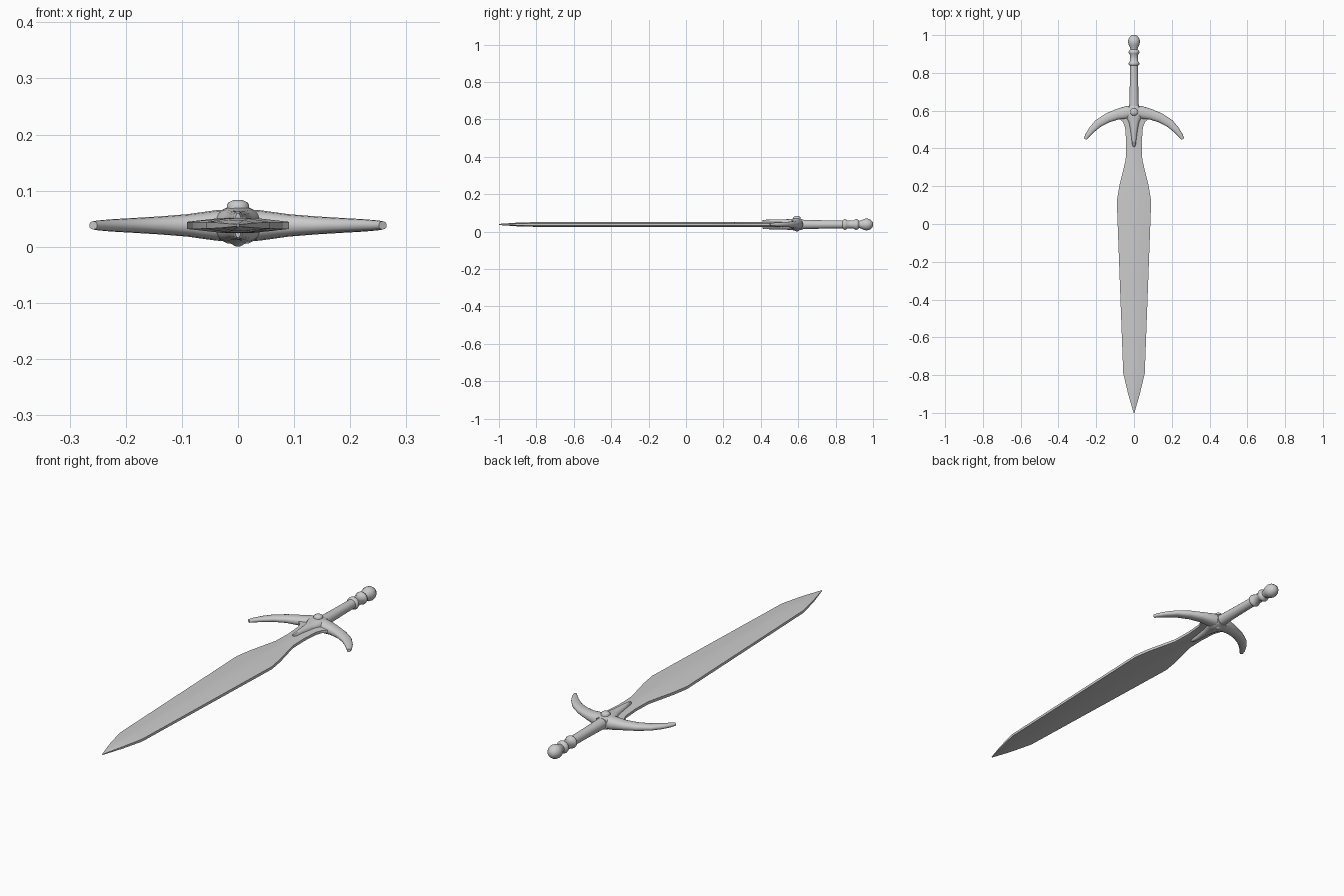
import bpy, bmesh, math
from mathutils import Vector

if "Cube" in bpy.data.objects:
    bpy.data.objects.remove(bpy.data.objects["Cube"])

ZC = 0.038  # height of the sword's middle plane


def loft(name, rings, angle=35):
    """Skin a list of closed rings and cap both ends."""
    bm = bmesh.new()
    loops = [[bm.verts.new(p) for p in ring] for ring in rings]
    n = len(loops[0])
    for a, b in zip(loops, loops[1:]):
        for i in range(n):
            j = (i + 1) % n
            bm.faces.new((a[i], a[j], b[j], b[i]))
    bm.faces.new(loops[0])
    bm.faces.new(loops[-1])
    bmesh.ops.recalc_face_normals(bm, faces=bm.faces)
    mesh = bpy.data.meshes.new(name)
    bm.to_mesh(mesh)
    bm.free()
    ob = bpy.data.objects.new(name, mesh)
    bpy.context.collection.objects.link(ob)
    bpy.ops.object.select_all(action='DESELECT')
    ob.select_set(True)
    bpy.context.view_layer.objects.active = ob
    bpy.ops.object.shade_smooth_by_angle(angle=math.radians(angle))
    return ob


def oval(n=16, power=1.0):
    """Unit oval; power below 1 makes it boxier."""
    pts = []
    for i in range(n):
        a = 2 * math.pi * i / n
        c, s = math.cos(a), math.sin(a)
        pts.append((math.copysign(abs(c) ** power, c), math.copysign(abs(s) ** power, s)))
    return pts


def along_y(profile, section):
    """Rings across y from (y, half width, half height) rows."""
    return [[(u * w, y, ZC + v * h) for u, v in section] for y, w, h in profile]


# Blade: flat centre, bevelled faces and thin blunt edges
blade_profile = [(-1.0, 0.002, 0.003), (-0.90, 0.031, 0.010), (-0.79, 0.057, 0.013),
                 (0.12, 0.091, 0.014), (0.20, 0.078, 0.014), (0.34, 0.044, 0.014),
                 (0.43, 0.041, 0.014), (0.51, 0.047, 0.014), (0.54, 0.058, 0.014),
                 (0.57, 0.092, 0.012)]
half = [(1, -0.45), (1, 0.45), (0.33, 0.95), (0, 1)]
blade_section = half + [(-0.33, 0.95), (-1, 0.45), (-1, -0.45),
                        (-0.33, -0.95), (0, -1), (0.33, -0.95)]
loft("blade", along_y(blade_profile, blade_section), 25)

# Crossguard: swept arms, tapering along a drooping arc
arm = [(0.0, 0.593, 0.036, 0.030), (0.04, 0.590, 0.034, 0.027), (0.09, 0.580, 0.028, 0.020),
       (0.14, 0.562, 0.025, 0.016), (0.19, 0.532, 0.022, 0.013), (0.225, 0.497, 0.017, 0.011),
       (0.248, 0.467, 0.012, 0.009), (0.258, 0.449, 0.008, 0.007)]
path = [(-x, y, w, h) for x, y, w, h in reversed(arm[1:])] + arm
rings = []
for i, (x, y, w, h) in enumerate(path):
    a, b = path[max(i - 1, 0)], path[min(i + 1, len(path) - 1)]
    t = Vector((b[0] - a[0], b[1] - a[1], 0)).normalized()
    side = Vector((-t.y, t.x, 0))
    rings.append([Vector((x, y, ZC)) + side * (u * w) + Vector((0, 0, v * h))
                  for u, v in oval(16, 0.85)])
loft("crossguard", rings)

# Guard tongue clasping both faces of the blade
tongue = [(0.408, 0.005, 0.022), (0.42, 0.010, 0.025), (0.46, 0.015, 0.026),
          (0.51, 0.022, 0.027), (0.54, 0.029, 0.028), (0.565, 0.042, 0.030),
          (0.595, 0.040, 0.034), (0.625, 0.030, 0.026)]
loft("guard_tongue", along_y(tongue, oval(16, 0.75)))

# Grip, rings and pommel as one turned profile
turned = [(0.61, 0.026), (0.66, 0.024), (0.75, 0.022), (0.838, 0.021), (0.842, 0.027),
          (0.849, 0.029), (0.856, 0.027), (0.862, 0.022), (0.897, 0.022), (0.903, 0.027),
          (0.910, 0.029), (0.917, 0.027), (0.925, 0.019), (0.936, 0.022), (0.95, 0.029),
          (0.965, 0.032), (0.98, 0.029), (0.992, 0.021), (1.0, 0.010)]
loft("hilt", along_y([(y, r, r) for y, r in turned], oval(20)), 50)

# Round stud on the upper face, small point on the lower face
stud = [(0.055, 0.020), (0.074, 0.020), (0.079, 0.017), (0.083, 0.009)]
loft("guard_stud", [[(u * r, 0.593 + v * r, z) for u, v in oval(16)] for z, r in stud])
point = [(0.012, 0.022), (0.004, 0.010), (0.0, 0.003)]
loft("guard_point", [[(u * r, 0.593 + v * r, z) for u, v in oval(16)] for z, r in point])
